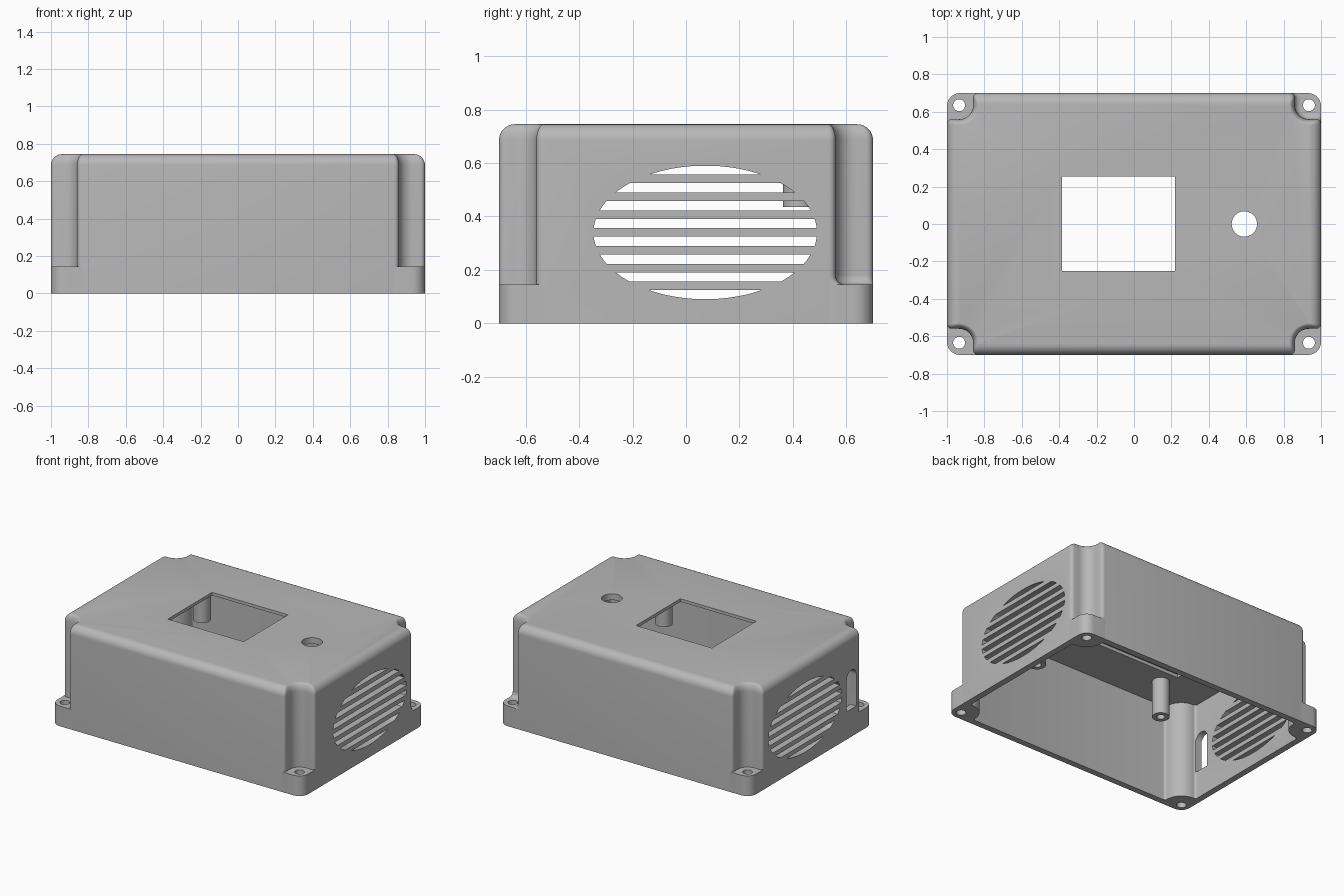
import bpy
import bmesh
from math import sin, cos, pi, sqrt

cube = bpy.data.objects.get("Cube")
if cube:
    bpy.data.objects.remove(cube, do_unlink=True)

# Overall dimensions
HX, HY, H = 1.0, 0.7, 0.745
WALL = 0.045
SX, SY = 0.935, 0.635      # corner screw centre
POCKET, FOOT = 0.075, 0.145

grey = bpy.data.materials.new("plastic_grey")
grey.use_nodes = True
colour = (0.48, 0.48, 0.48, 1)
grey.diffuse_color = colour
grey.node_tree.nodes["Principled BSDF"].inputs["Base Color"].default_value = colour


def loft(name, rings):
    """Skin a list of equal closed rings and cap both ends."""
    bm = bmesh.new()
    loops = [[bm.verts.new(p) for p in ring] for ring in rings]
    n = len(loops[0])
    for a, b in zip(loops, loops[1:]):
        for i in range(n):
            j = (i + 1) % n
            bm.faces.new((a[i], a[j], b[j], b[i]))
    bm.faces.new(loops[0][::-1])
    bm.faces.new(loops[-1])
    bmesh.ops.recalc_face_normals(bm, faces=bm.faces)
    mesh = bpy.data.meshes.new(name)
    bm.to_mesh(mesh)
    bm.free()
    mesh.materials.append(grey)
    obj = bpy.data.objects.new(name, mesh)
    bpy.context.collection.objects.link(obj)
    return obj


def at_z(points, z):
    return [(x, y, z) for x, y in points]


def prism_z(name, points, z0, z1):
    return loft(name, [at_z(points, z0), at_z(points, z1)])


def prism_x(name, points, x0, x1):
    return loft(name, [[(x, y, z) for y, z in points] for x in (x0, x1)])


def arc(cx, cy, r, a0, a1, n=8):
    return [(cx + r * cos(a0 + (a1 - a0) * i / n),
             cy + r * sin(a0 + (a1 - a0) * i / n)) for i in range(n + 1)]


def circle(cx, cy, r, n=32):
    return arc(cx, cy, r, 0, 2 * pi, n)[:-1]


def rect(x0, x1, y0, y1):
    return [(x0, y0), (x1, y0), (x1, y1), (x0, y1)]


def corner(inset, r, f):
    """Plan curve of one scooped corner, with rounded lips of radius f."""
    return (arc(HX - inset - f, SY - r - f, f, 0, pi / 2, 5)
            + arc(SX, SY, r, 1.5 * pi, pi, 10)
            + arc(SX - r - f, HY - inset - f, f, 0, pi / 2, 5))


def outline(inset, r, f):
    c = corner(inset, r, f)
    return (c + [(-x, y) for x, y in c[::-1]]
            + [(-x, -y) for x, y in c] + [(x, -y) for x, y in c[::-1]])


def cut(obj, cutters):
    for c in cutters:
        c.hide_render = True
        mod = obj.modifiers.new("cut", 'BOOLEAN')
        mod.operation = 'DIFFERENCE'
        mod.solver = 'EXACT'
        mod.object = c
    bpy.context.view_layer.update()
    graph = bpy.context.evaluated_depsgraph_get()
    mesh = bpy.data.meshes.new_from_object(obj.evaluated_get(graph))
    obj.modifiers.clear()
    obj.data = mesh
    for c in cutters:
        bpy.data.objects.remove(c, do_unlink=True)


# Shell: inner skin down to the rim, then outer skin up to a rounded top
inner = outline(WALL, POCKET + WALL, 0.018)
rings = [at_z(inner, H - WALL), at_z(inner, 0)]
rings.append(at_z(outline(0, POCKET, 0.025), 0))
R = 0.06
for i in range(9):
    t = pi / 2 * i / 8
    k = 1 - cos(t)
    rings.append(at_z(outline(R * k, POCKET + 0.03 * k, 0.003 + 0.022 * (1 - k)),
                      H - R + R * sin(t)))
shell = loft("enclosure_shell", rings)

# Display window, its recess under the lid, and the round button hole
cutters = [
    prism_z("window_cutter", rect(-0.385, 0.22, -0.25, 0.255), 0.6, 0.8),
    prism_z("recess_cutter", rect(-0.63, 0.51, -0.31, 0.31), 0.65, H - 0.022),
    prism_z("button_cutter", circle(0.59, 0, 0.068), 0.6, 0.8),
]

# Oval vent of horizontal slots through both ends
VY, VZ, RY, RZ = 0.072, 0.34, 0.418, 0.25
for k in range(8):
    mid = VZ + (k - 3.5) * 0.0667
    lo, hi = max(mid - 0.0175, VZ - RZ + 0.0005), min(mid + 0.0175, VZ + RZ - 0.0005)
    right, left = [], []
    for i in range(9):
        z = lo + (hi - lo) * (1 - cos(pi * i / 8)) / 2
        half = RY * sqrt(1 - ((z - VZ) / RZ) ** 2)
        right.append((VY + half, z))
        left.append((VY - half, z))
    cutters.append(prism_x("vent_cutter", right + left[::-1], -1.1, 1.1))

# Arched cable opening in the right end
arch = [(-0.51, 0.2), (-0.4, 0.2)] + arc(-0.455, 0.425, 0.055, 0, pi, 12)
cutters.append(prism_x("cable_cutter", arch, -1.1, -0.88))
cut(shell, cutters)

# Corner feet with screw holes
plan = corner(0, POCKET, 0.025) + arc(HX - 0.07, HY - 0.07, 0.07, pi / 2, 0)
parts = [shell]
for sx, side in ((1, "left"), (-1, "right")):
    for sy, end in ((1, "back"), (-1, "front")):
        foot = prism_z(f"foot_{end}_{side}", [(sx * x, sy * y) for x, y in plan], 0, FOOT)
        cut(foot, [prism_z("screw_cutter", circle(sx * SX, sy * SY, 0.032), -0.1, 0.3)])
        parts.append(foot)

# Fillet where the back left scoop meets its foot
F = 0.033
curves = [at_z(corner(0, POCKET, 0.025), FOOT)]
for i in range(7):
    t = pi / 2 * i / 6
    curves.append(at_z(corner(0, POCKET - F * (1 - cos(t)), 0.025),
                       FOOT + F * (1 - sin(t))))
parts.append(loft("foot_fillet", list(zip(*curves))))

# Hollow mounting posts hanging from the lid
for x, side in ((0.47, "left"), (-0.58, "right")):
    for y, end in ((0.42, "back"), (-0.42, "front")):
        hole, post = circle(x, y, 0.027), circle(x, y, 0.057)
        parts.append(loft(f"post_{end}_{side}", [
            at_z(hole, 0.62), at_z(hole, 0.435), at_z(post, 0.435), at_z(post, H - WALL + 0.005)]))

# Smooth the curves and keep the edges sharp
for obj in bpy.context.view_layer.objects:
    obj.select_set(obj in parts)
bpy.context.view_layer.objects.active = shell
bpy.ops.object.shade_smooth_by_angle(angle=pi / 6)
